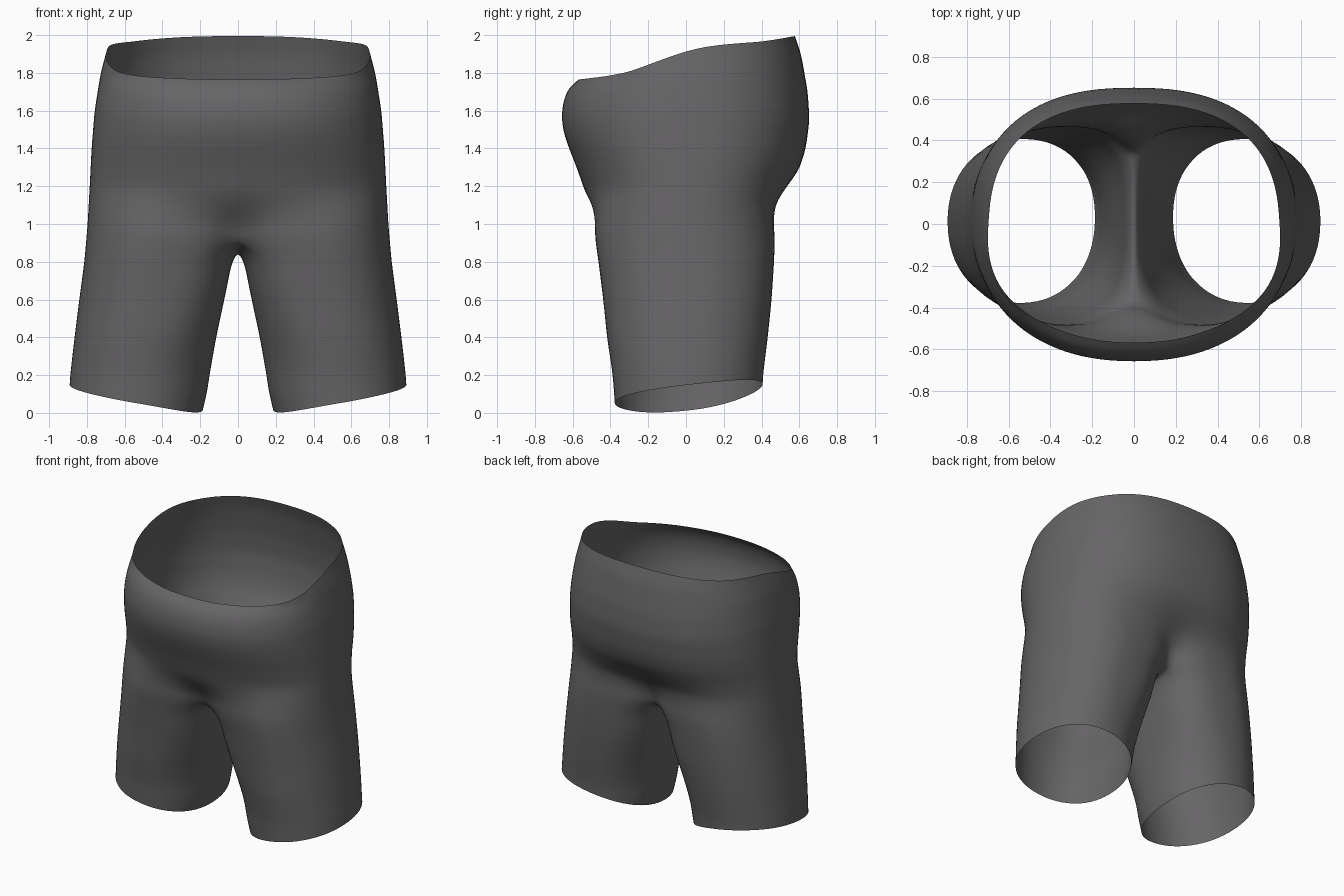
import bpy
from math import sin, cos, radians

if "Cube" in bpy.data.objects:
    bpy.data.objects.remove(bpy.data.objects["Cube"])

# Silhouette profiles, each a list of (height, value)
SIDE = [(0, .90), (.2, .89), (.4, .867), (.6, .842), (.8, .815), (1, .798), (1.2, .786),
        (1.4, .776), (1.6, .76), (1.8, .728), (1.92, .695), (2, .68)]
FRONT = [(0, -.375), (.2, -.39), (.4, -.42), (.6, -.44), (.8, -.465), (1, -.495), (1.2, -.545),
         (1.3, -.58), (1.4, -.62), (1.48, -.647), (1.56, -.66), (1.64, -.652), (1.7, -.632),
         (1.74, -.605), (1.77, -.56), (2, -.56)]
BACK = [(0, .40), (.2, .41), (.4, .435), (.6, .455), (.8, .468), (1, .475), (1.1, .498),
        (1.2, .555), (1.3, .605), (1.4, .635), (1.55, .655), (1.7, .645), (1.9, .61), (2, .575)]
INNER = [(0, .19), (.1, .165), (.2, .15), (.4, .115), (.6, .072), (.8, .032), (.86, .0),
         (.92, -.04), (2, -.04)]
RIM = [(-.56, 1.765), (-.42, 1.782), (-.3, 1.805), (-.1, 1.88), (.05, 1.93), (.2, 1.95),
       (.4, 1.965), (.5, 1.98), (.58, 1.995)]

ARC, SEAM = 28, 16          # segments on the outer arc and along the crotch seam
TORSO_ROWS, LEG_ROWS = 26, 18
A0, A1 = -136, 142          # leg angles where the outer arc meets the seam


def interp(table, v):
    if v <= table[0][0]:
        return table[0][1]
    for (a, p), (b, q) in zip(table, table[1:]):
        if v <= b:
            return p + (q - p) * (v - a) / (b - a)
    return table[-1][1]


def ease(v):
    v = max(0, min(1, v))
    return v * v * (3 - 2 * v)


def power(v, n):
    return (1 if v >= 0 else -1) * abs(v) ** (2 / n)


def oval(angle, z, x0, x1, n):
    f, b = interp(FRONT, z), interp(BACK, z)
    s, c = power(sin(angle), n), power(cos(angle), n)
    mid = .015
    y = mid + (s * (b - mid) if s > 0 else -s * (f - mid))
    return (x0 + x1) / 2 + (x1 - x0) / 2 * c, y


def leg_point(angle, z):
    # inner thigh gets flatter towards the crotch
    n = 2.15 + (.85 * ease((z - .2) / .6) if cos(angle) < 0 else 0)
    return oval(angle, z, interp(INNER, z), interp(SIDE, z), n)


def arc_angle(u):
    return radians(A0 + (A1 - A0) * u)


def torso_point(u, z):
    # half oval of the hips easing into the leg oval near the crotch
    n = 2.25 + .15 * ease(u)
    tx, ty = oval(radians(-90 + 180 * u), z, -interp(SIDE, z), interp(SIDE, z), n)
    lx, ly = leg_point(arc_angle(u), z)
    w = ease(((1.2 + .1 * u) - z) / (.3 + .1 * u))
    return tx + (lx - tx) * w, ty + (ly - ty) * w


def crotch_z(angle):
    return .95 - .09 * max(0, -cos(angle)) ** 3


def hem_z(angle):
    return .082 + .068 * cos(angle) + .05 * sin(angle) + .02 * sin(angle) ** 2


verts, faces = [], []

# Hips: open half rows from the waist rim down to the crotch
for r in range(TORSO_ROWS + 1):
    t = r / TORSO_ROWS
    for i in range(ARC + 1):
        u = i / ARC
        rim = interp(RIM, -.56 * cos(radians(180 * u)))
        for _ in range(6):
            rim = interp(RIM, torso_point(u, rim)[1])
        z = rim + (crotch_z(arc_angle(u)) - rim) * t
        x, y = torso_point(u, z)
        verts.append((0 if i in (0, ARC) else max(x, .004), y, z))
W = ARC + 1
for r in range(TORSO_ROWS):
    for i in range(ARC):
        a = r * W + i
        faces.append((a, a + W, a + W + 1, a + 1))

# Leg: closed rings whose top ring is the last hip row plus the crotch seam
angles = [arc_angle(i / ARC) for i in range(W)]
angles += [radians(A1 + (360 + A0 - A1) * k / SEAM) for k in range(1, SEAM)]
ring = list(range(TORSO_ROWS * W, (TORSO_ROWS + 1) * W))
for a in angles[W:]:
    z = crotch_z(a)
    ring.append(len(verts))
    verts.append((0, leg_point(a, z)[1], z))
N = len(angles)
for r in range(1, LEG_ROWS + 1):
    new = []
    for a in angles:
        top = crotch_z(a)
        z = top + (hem_z(a) - top) * r / LEG_ROWS
        x, y = leg_point(a, z)
        new.append(len(verts))
        verts.append((max(x, .012), y, z))
    for i in range(N):
        j = (i + 1) % N
        faces.append((ring[i], new[i], new[j], ring[j]))
    ring = new

mesh = bpy.data.meshes.new("shorts")
mesh.from_pydata(verts, [], faces)
shorts = bpy.data.objects.new("shorts", mesh)
bpy.context.collection.objects.link(shorts)
mesh.polygons.foreach_set("use_smooth", [True] * len(mesh.polygons))

# Dark cloth
cloth = bpy.data.materials.new("dark_cloth")
cloth.diffuse_color = (.135, .13, .135, 1)
cloth.use_nodes = True
cloth.node_tree.nodes["Principled BSDF"].inputs["Base Color"].default_value = cloth.diffuse_color
mesh.materials.append(cloth)

# Mirror the other half, relax the cloth and smooth it
mirror = shorts.modifiers.new("mirror", 'MIRROR')
mirror.merge_threshold = .002
relax = shorts.modifiers.new("relax", 'LAPLACIANSMOOTH')
relax.iterations = 2
relax.lambda_factor = .15
relax.lambda_border = 0
sub = shorts.modifiers.new("subdivide", 'SUBSURF')
sub.levels = sub.render_levels = 1
